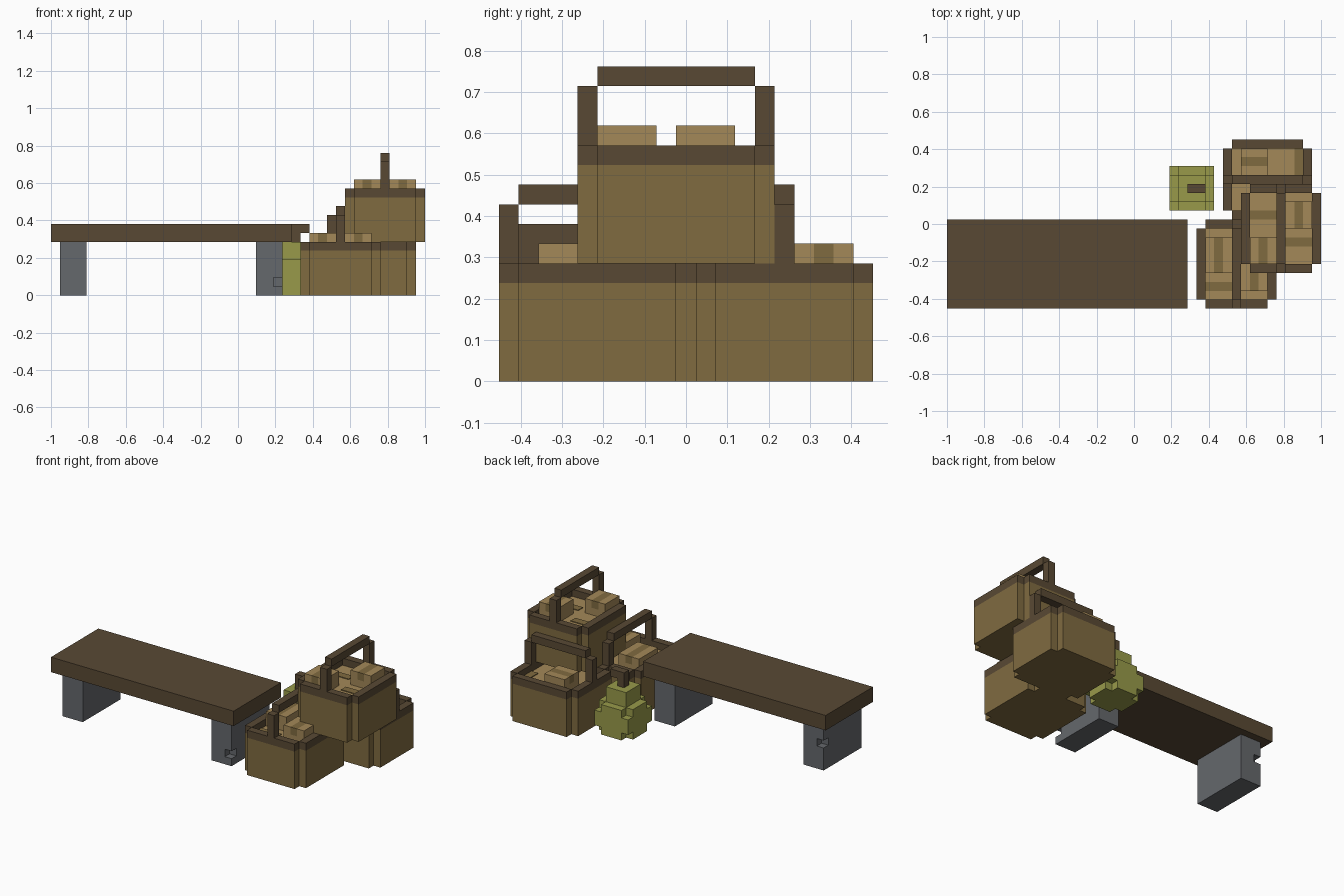
import bpy
import bmesh
from mathutils import Vector

cube = bpy.data.objects.get("Cube")
if cube:
    bpy.data.objects.remove(cube)

U = 2 / 42                                   # one block
ORIGIN = Vector((-1, -9.5 * U, 0))


def material(name, *rgb):
    lin = [((c / 255 + 0.055) / 1.055) ** 2.4 for c in rgb] + [1]
    m = bpy.data.materials.new(name)
    m.use_nodes = True
    m.diffuse_color = lin
    node = next(n for n in m.node_tree.nodes if n.type == 'BSDF_PRINCIPLED')
    node.inputs["Base Color"].default_value = lin
    node.inputs["Roughness"].default_value = 0.9
    return m


WOOD = material("dark wood", 89, 73, 52)
WICKER = material("wicker", 128, 107, 64)
CRUST = material("bread crust", 163, 136, 88)
STONE = material("grey stone", 101, 104, 108)
GREEN = material("pear green", 152, 154, 74)


def plan(x0, x1, y0, y1, cuts=""):
    """Rectangle in blocks with one-block notches at the listed corners a b c d."""
    corners = [("a", x0, y0, 1, 1), ("b", x1, y0, -1, 1),
               ("c", x1, y1, -1, -1), ("d", x0, y1, 1, -1)]
    pts = []
    for name, x, y, dx, dy in corners:
        if name in cuts:
            notch = [(x, y + dy), (x + dx, y + dy), (x + dx, y)]
            pts += notch if name in "ac" else notch[::-1]
        else:
            pts.append((x, y))
    return pts


def prism(bm, pts, z0, z1):
    face = bm.faces.new([bm.verts.new((x, y, z0)) for x, y in pts])
    out = bmesh.ops.extrude_face_region(bm, geom=[face])
    top = [v for v in out["geom"] if isinstance(v, bmesh.types.BMVert)]
    bmesh.ops.translate(bm, verts=top, vec=(0, 0, z1 - z0))


def finish(bm, name, *mats):
    for v in bm.verts:
        v.co = v.co * U + ORIGIN
    bmesh.ops.recalc_face_normals(bm, faces=bm.faces[:])
    me = bpy.data.meshes.new(name)
    bm.to_mesh(me)
    bm.free()
    for m in mats:
        me.materials.append(m)
    ob = bpy.data.objects.new(name, me)
    bpy.context.collection.objects.link(ob)
    return ob


def stack(name, mat, *layers):
    """Each layer is (outline, bottom, top)."""
    bm = bmesh.new()
    for pts, z0, z1 in layers:
        prism(bm, pts, z0, z1)
    return finish(bm, name, mat)


def loaf(name, x0, x1, y0, y1, z, axis):
    """Loaf one block high with a dark score down its middle third."""
    bm = bmesh.new()
    prism(bm, plan(x0, x1, y0, y1), z, z + 1)
    across = 1 - axis
    lo = (x0, y0)[across] + 1
    normal = Vector((across == 0, across == 1, 0))
    for cut in (lo, lo + 1):
        bmesh.ops.bisect_plane(bm, geom=bm.verts[:] + bm.edges[:] + bm.faces[:],
                               plane_co=normal * cut, plane_no=normal)
    for f in bm.faces:
        f.material_index = int(lo < f.calc_center_median()[across] < lo + 1)
    return finish(bm, name, CRUST, WICKER)


def basket(label, x0, x1, y0, y1, z, axis, grip):
    """Wicker body, bread bed, raised rim and a handle running along axis."""
    rim = z + 5
    stack(label + "_basket_body", WICKER, (plan(x0, x1, y0, y1, "abcd"), z, rim))
    stack(label + "_bread_bed", CRUST,
          (plan(x0 + 1, x1 - 1, y0 + 1, y1 - 1), rim, rim + 0.06))
    stack(label + "_basket_rim", WOOD,
          *[(plan(*s), rim, rim + 1) for s in (
              (x0, x0 + 1, y0 + 1, y1 - 1), (x1 - 1, x1, y0 + 1, y1 - 1),
              (x0 + 1, x1 - 1, y0, y0 + 1), (x0 + 1, x1 - 1, y1 - 1, y1))])
    a, b = ((x0, x1), (y0, y1))[axis]

    def span(s, e):
        return plan(s, e, grip, grip + 1) if axis == 0 else plan(grip, grip + 1, s, e)

    stack(label + "_basket_handle", WOOD,
          (span(a, a + 1), rim + 1, rim + 4), (span(b - 1, b), rim + 1, rim + 4),
          (span(a + 1, b - 1), rim + 4, rim + 5))


# Bench
stack("bench_top", WOOD, (plan(0, 27, 0, 10), 6, 8))
for name, x, corner, k in (("right_bench_leg", 1, "d", 3), ("left_bench_leg", 23, "b", 1)):
    box = (x, x + 3, 1, 9)
    stack(name, STONE, (plan(*box), 0, k), (plan(*box, corner), k, k + 1),
          (plan(*box), k + 1, 6))

# Baskets
basket("front", 28, 37, 0, 10, 0, 1, 32)
basket("back", 31, 41, 10, 19, 0, 0, 14)
basket("top", 33, 42, 4, 14, 6, 1, 37)

# Raised loaves
loaf("front_loaf_a", 29, 32, 4, 8, 6, 1)
loaf("front_loaf_b", 33, 36, 2, 5, 6, 1)
loaf("back_loaf", 33, 36, 15, 18, 6, 0)
loaf("top_loaf_a", 34, 37, 5, 8, 12, 1)
loaf("top_loaf_b", 38, 41, 9, 12, 12, 1)

# Blocks holding up the raised loaves
stack("loaf_supports", CRUST,
      *[(plan(*s), z, z + 1) for s, z in (
          ((29, 32, 4, 8), 5), ((33, 36, 2, 5), 5), ((33, 36, 15, 18), 5),
          ((34, 37, 5, 8), 11), ((38, 41, 9, 12), 11))])

# Scores on the sunken loaves
stack("sunken_loaf_scores", WICKER,
      *[(plan(*s), z + 0.06, z + 0.16) for s, z in (
          ((29, 32, 2, 3), 5), ((39, 40, 15, 18), 5),
          ((34, 37, 10, 11), 11), ((38, 41, 7, 8), 11))])

# Pear
stack("pear", GREEN,
      (plan(25, 30, 11, 16, "abcd"), 0, 1), (plan(25, 30, 11, 16), 1, 3),
      (plan(25, 30, 11, 16, "abcd"), 3, 4), (plan(26, 29, 12, 15), 4, 6))
stack("pear_stem", WOOD, (plan(27, 28, 13, 14), 6, 8), (plan(28, 29, 13, 14), 7, 8))
